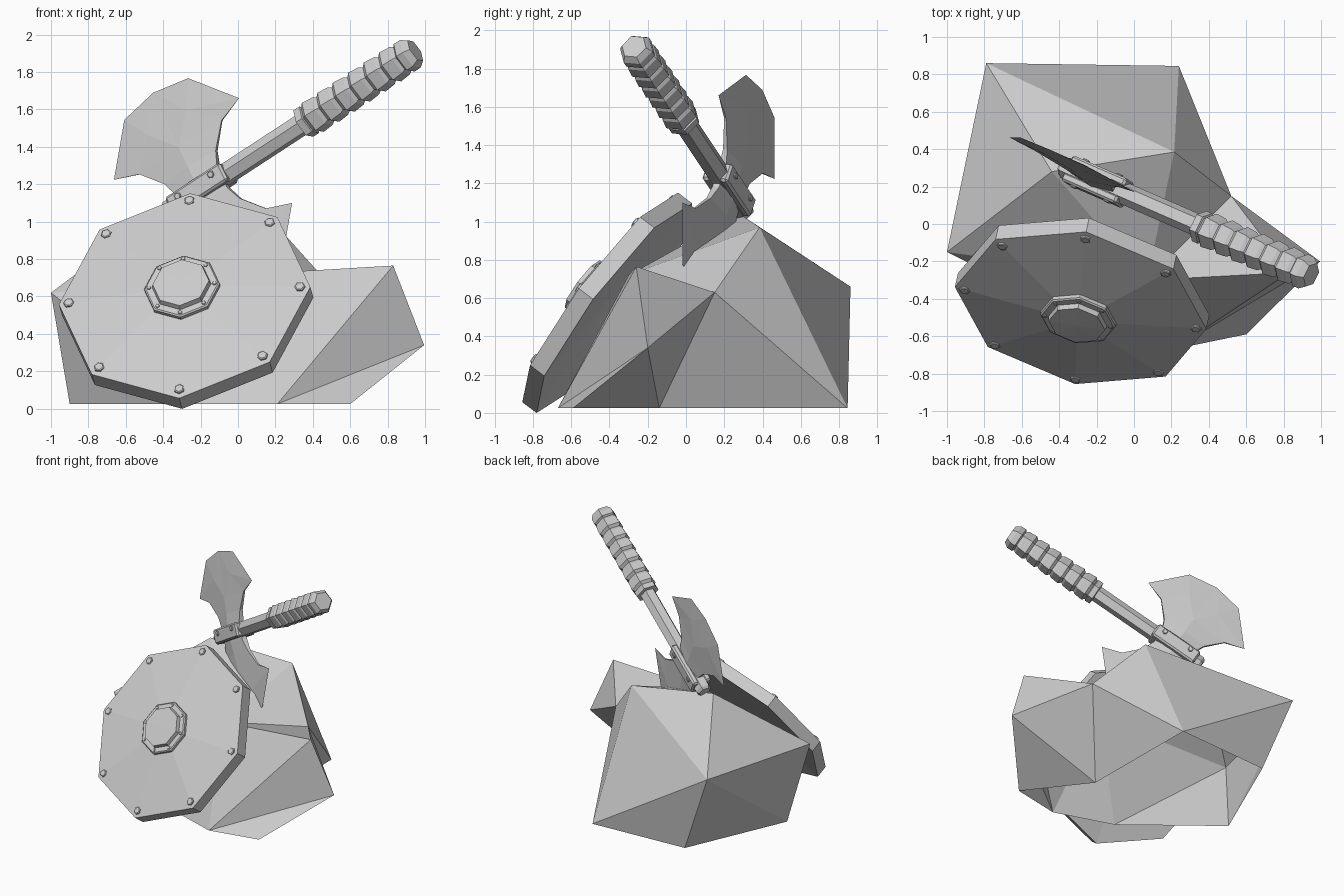
import bpy, bmesh, math
from mathutils import Matrix, Vector

if "Cube" in bpy.data.objects:
    bpy.data.objects.remove(bpy.data.objects["Cube"])


def finish(name, bm, M=Matrix(), recalc=True):
    bmesh.ops.remove_doubles(bm, verts=bm.verts, dist=1e-5)
    bmesh.ops.dissolve_degenerate(bm, edges=bm.edges, dist=1e-5)
    bm.transform(M)
    bmesh.ops.recalc_face_normals(bm, faces=bm.faces)
    me = bpy.data.meshes.new(name)
    bm.to_mesh(me)
    bm.free()
    ob = bpy.data.objects.new(name, me)
    bpy.context.collection.objects.link(ob)
    return ob


def lathe(name, profile, sides, M, phase=0.0):
    """Revolve (radius, height) points about local z, capping both ends."""
    bm = bmesh.new()
    rings = []
    for r, h in profile:
        rings.append([bm.verts.new((r * math.cos(phase + math.tau * i / sides),
                                    r * math.sin(phase + math.tau * i / sides), h))
                      for i in range(sides)])
    for a, b in zip(rings, rings[1:]):
        for i in range(sides):
            j = (i + 1) % sides
            bm.faces.new((a[i], a[j], b[j], b[i]))
    for ring, (r, h) in ((rings[0], profile[0]), (rings[-1], profile[-1])):
        if r > 0:
            bm.faces.new(ring)
    return finish(name, bm, M)


def frame(origin, X, Z):
    Z = Z.normalized()
    X = (X - Z * X.dot(Z)).normalized()
    M = Matrix((X, Z.cross(X), Z)).transposed().to_4x4()
    M.translation = origin
    return M


def bolt(name, M, r, h):
    return lathe(name, [(r, -0.02), (r, h * 0.7), (r * 0.8, h)], 6, M)


# Faceted boulder, open underneath
P = dict(a=(.995, -.2, .34), b=(.83, -.26, .765), c=(.6, -.59, .025), d=(.21, -.67, .025),
         e=(.25, -.14, .025), f=(.52, .15, .63), g=(.24, .845, .025), h=(.215, .385, .97),
         i=(-.44, .28, 1.04), j=(-.79, .86, .66), k=(-1, -.15, .62), l=(-.9, 0, .025),
         m=(-.55, .8, .025), o=(.07, -.3, .72), p=(-.25, -.52, .025))
bm = bmesh.new()
V = {k: bm.verts.new(co) for k, co in P.items()}
for f in ("ijh hjg jmg ikj klj jlm hgf gef fea fab eca acd adb bdo fbo hfo hoi "
          "odp opk kpl oki").split():
    bm.faces.new([V[ch] for ch in f])
finish("boulder", bm)

# Octagonal shield leaning on the boulder
S = frame(Vector((-.287, -.456, .609)), Vector((.043, .596, .802)), Vector((-.172, -.786, .593)))
lathe("shield_body", [(0, -.05), (.683, -.104), (.683, -.009), (.2, .055), (0, .06)], 8, S)
lathe("shield_boss", [(.205, .03), (.205, .075), (.197, .082), (.16, .082), (.153, .11), (0, .113)], 8, S)
for i in range(8):
    R = Matrix.Rotation(i * math.tau / 8, 4, 'Z')
    bolt("shield_rim_bolt", S @ R @ Matrix.Translation((.628, 0, -.004)), .029, .012)
    bolt("shield_boss_bolt", S @ R @ Matrix.Translation((.178, 0, .082)), .012, .006)

# Axe frame: x across the blade, y towards the front, z along the handle
A, E = Vector((-.347, .292, 1.07)), Vector((.948, -.272, 1.915))
D = E - A
L = D.length
H = frame(A, D.cross(Vector((.438, .897, -.081))), D)

# Shaft and banded grip
lathe("axe_shaft", [(.045, -.045), (.06, -.025), (.06, .95)], 6, H, math.pi / 2)
grip = [(.062, .88), (.09, .885), (.09, .925)]
n, start, end = 6, .93, 1.56
step = (end - start) / n
for i in range(n):
    s = start + i * step
    grip += [(.08, s), (.099, s + .02), (.093, s + step - .02), (.08, s + step - .001)]
grip += [(.094, end + .01), (.094, L - .035), (.07, L)]
lathe("axe_grip", grip, 6, H, math.pi / 2)

# Double blade: each row is (half width, distance, half thickness at side, at middle)
rows = [(.14, 0, .02, .045), (.14, .06, .02, .042), (.175, .15, .012, .035), (.28, .275, .006, .026)]
edge = [(.425, .328), (.217, .578), (0, .617)]
bm = bmesh.new()


def blade_face(pts, up):
    vs = [bm.verts.new((up * t - .011, y, s + .197)) for s, t, y in pts]
    bm.faces.new(vs)


for up in (1, -1):
    for sx in (1, -1):
        for sy in (1, -1):
            for (w, t, a, m), (w2, t2, a2, m2) in zip(rows, rows[1:]):
                blade_face([(0, t, sy * m), (sx * w, t, sy * a),
                            (sx * w2, t2, sy * a2), (0, t2, sy * m2)], up)
                blade_face([(sx * w, t, sy * a), (sx * w, t, 0),
                            (sx * w2, t2, 0), (sx * w2, t2, sy * a2)], up)
            w, t, a, m = rows[-1]
            corner, ridge, mid = (sx * w, t, sy * a), (0, t, sy * m), (sx * .13, .43, sy * .016)
            tip, side, top = [(sx * x, y, 0) for x, y in edge]
            blade_face([corner, (sx * w, t, 0), tip], up)
            blade_face([corner, tip, mid], up)
            blade_face([mid, tip, side], up)
            blade_face([mid, side, top], up)
            blade_face([ridge, corner, mid], up)
            blade_face([ridge, mid, top], up)
finish("axe_blade", bm, H)

# Side plates that clamp the head, with bolts
for sy in (1, -1):
    bm = bmesh.new()
    bmesh.ops.create_cube(bm, size=1)
    bm.transform(Matrix.Translation((0, sy * .05, .195)) @ Matrix.Diagonal((.11, .05, .37, 1)))
    bmesh.ops.bevel(bm, geom=bm.edges[:], offset=.012, segments=1, affect='EDGES')
    finish("axe_side_plate", bm, H)
    for s in (.085, .31):
        bolt("axe_head_bolt", H @ Matrix.Translation((.02, sy * .074, s))
             @ Matrix.Rotation(-sy * math.pi / 2, 4, 'X'), .02, .01)
